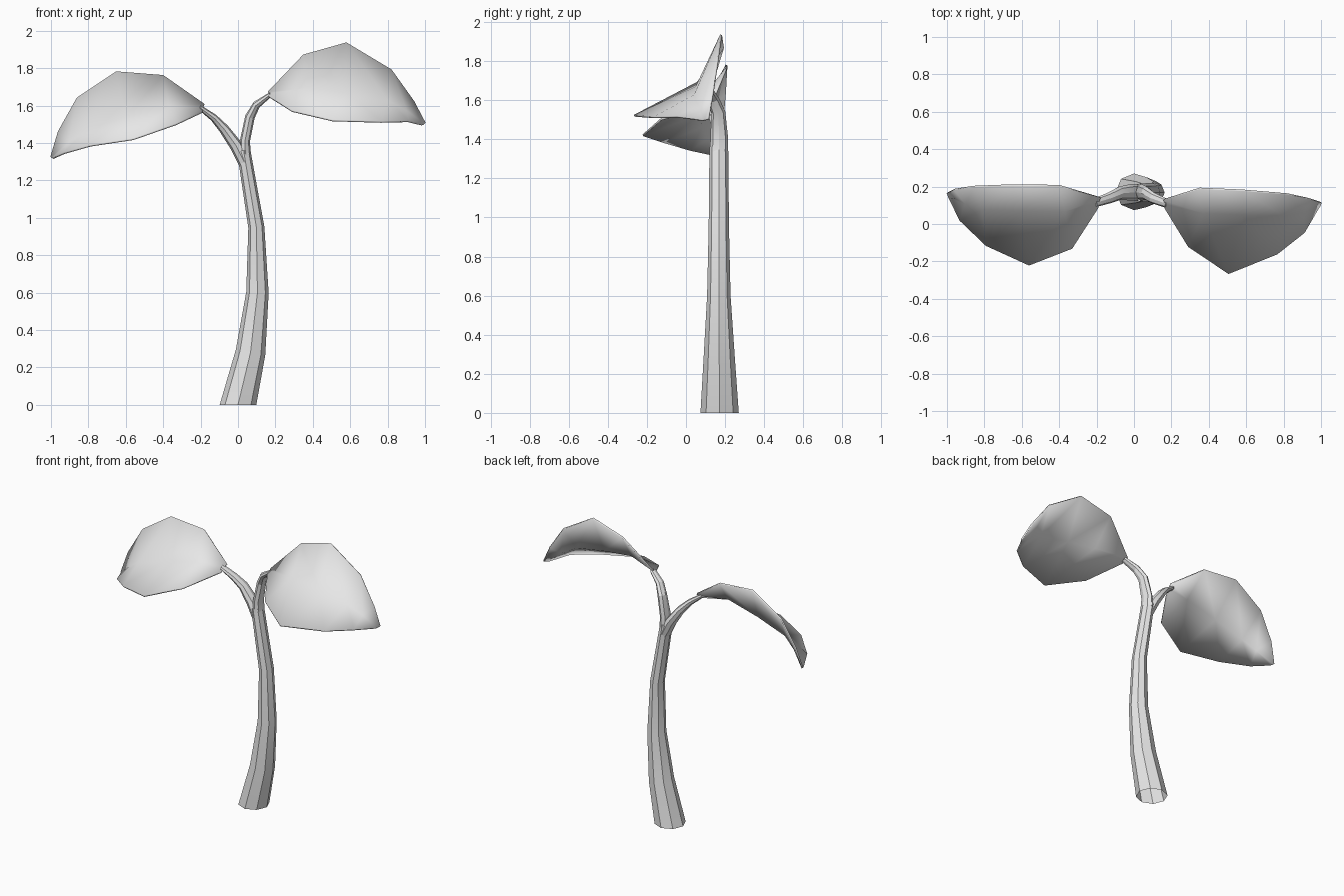
import bpy
import bmesh
import math
from mathutils import Vector

default_cube = bpy.data.objects.get("Cube")
if default_cube:
    bpy.data.objects.remove(default_cube, do_unlink=True)

# One pale grey for the whole plant
grey = bpy.data.materials.new("pale_grey")
grey.use_nodes = True
grey.diffuse_color = (0.8, 0.8, 0.8, 1)
grey.node_tree.nodes["Principled BSDF"].inputs["Base Color"].default_value = grey.diffuse_color


def finish(bm, name, smooth_angle):
    """Turn a bmesh into a named, shaded object."""
    bmesh.ops.recalc_face_normals(bm, faces=bm.faces)
    mesh = bpy.data.meshes.new(name)
    bm.to_mesh(mesh)
    bm.free()
    mesh.materials.append(grey)
    obj = bpy.data.objects.new(name, mesh)
    bpy.context.collection.objects.link(obj)
    bpy.ops.object.select_all(action="DESELECT")
    obj.select_set(True)
    bpy.context.view_layer.objects.active = obj
    bpy.ops.object.shade_smooth_by_angle(angle=math.radians(smooth_angle))
    return obj


def bridge(bm, rows, closed):
    """Skin neighbouring rows of vertices with quads."""
    for low, high in zip(rows, rows[1:]):
        count = len(low)
        for i in range(count if closed else count - 1):
            j = (i + 1) % count
            bm.faces.new((low[i], low[j], high[j], high[i]))


def tube(name, path, sides=8, flat_base=False):
    """Faceted tube; each path entry is a centre, a side radius and a depth radius."""
    bm = bmesh.new()
    centres = [Vector(p[:3]) for p in path]
    rings = []
    for k, (centre, entry) in enumerate(zip(centres, path)):
        tangent = centres[min(k + 1, len(path) - 1)] - centres[max(k - 1, 0)]
        if flat_base and k == 0:
            tangent = Vector((0, 0, 1))
        side = Vector((0, 1, 0)).cross(tangent).normalized()
        depth = tangent.cross(side).normalized()
        ring = []
        for i in range(sides):
            a = math.tau * i / sides
            ring.append(bm.verts.new(centre + side * entry[3] * math.cos(a)
                                     + depth * entry[4] * math.sin(a)))
        rings.append(ring)
    bridge(bm, rings, True)
    bm.faces.new(rings[-1])
    return finish(bm, name, 20)


def leaf(name, upper, crease, lower):
    """Folded leaf: upper rim, centre crease and lower rim, root to tip."""
    bm = bmesh.new()
    rows = [[bm.verts.new(p) for p in line] for line in (upper, crease, lower)]
    bridge(bm, rows, False)
    obj = finish(bm, name, 50)
    thick = obj.modifiers.new("thickness", "SOLIDIFY")
    thick.thickness = 0.01
    thick.offset = 0
    return obj


# Curved stem, open underneath
tube("stem", [
    (0, .172, 0, .098, .098),
    (.067, .17, .28, .08, .08),
    (.104, .168, .6, .06, .06),
    (.098, .168, .95, .043, .052),
    (.03, .168, 1.36, .036, .048),
], flat_base=True)

# Two branches leaving the fork
tube("right_branch", [
    (.038, .168, 1.29, .034, .046),
    (-.01, .17, 1.385, .034, .045),
    (-.075, .165, 1.475, .027, .036),
    (-.13, .14, 1.535, .02, .03),
    (-.205, .115, 1.59, .013, .024),
])
tube("left_branch", [
    (.04, .168, 1.33, .03, .046),
    (.037, .17, 1.41, .027, .045),
    (.064, .165, 1.54, .026, .036),
    (.1, .14, 1.605, .021, .03),
    (.175, .11, 1.66, .012, .024),
])

# Two folded leaves
leaf("right_leaf",
     upper=[(-.18, .14, 1.605), (-.4, .205, 1.76), (-.65, .208, 1.78),
            (-.86, .2, 1.64), (-.96, .185, 1.46), (-1, .165, 1.325)],
     crease=[(-.19, .115, 1.585), (-.37, .07, 1.595), (-.6, .072, 1.535),
             (-.81, .08, 1.465), (-.9, .11, 1.405), (-.995, .16, 1.32)],
     lower=[(-.19, .09, 1.565), (-.33, -.13, 1.5), (-.56, -.22, 1.42),
            (-.79, -.115, 1.385), (-.93, .02, 1.345), (-.99, .145, 1.318)])
leaf("left_leaf",
     upper=[(.16, .13, 1.67), (.35, .19, 1.87), (.58, .18, 1.935),
            (.82, .16, 1.79), (.94, .135, 1.62), (1, .115, 1.505)],
     crease=[(.165, .11, 1.66), (.37, .06, 1.69), (.58, .052, 1.665),
             (.8, .045, 1.625), (.9, .065, 1.57), (.995, .1, 1.5)],
     lower=[(.165, .085, 1.648), (.29, -.12, 1.57), (.505, -.265, 1.52),
            (.765, -.16, 1.512), (.91, -.045, 1.515), (.985, .085, 1.497)])
